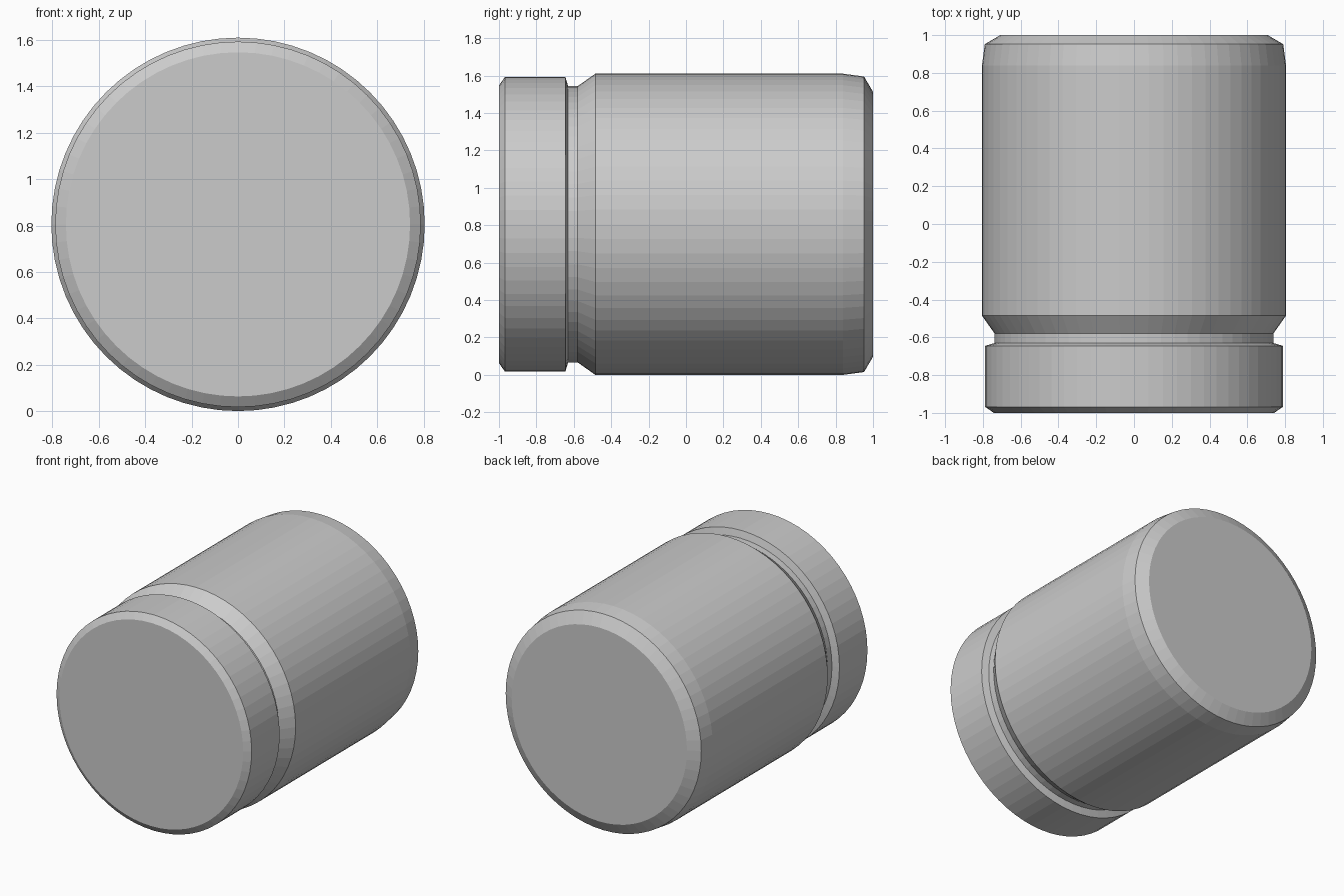
import bpy, bmesh, math

if "Cube" in bpy.data.objects:
    bpy.data.objects.remove(bpy.data.objects["Cube"])

SEGMENTS = 64
AXIS_Z = 0.805


def lathe(name, profile):
    """Closed solid turned around the y axis from (y, radius) points."""
    bm = bmesh.new()
    rings = []
    for y, r in profile:
        ring = []
        for i in range(SEGMENTS):
            a = math.tau * i / SEGMENTS
            ring.append(bm.verts.new((r * math.cos(a), y, AXIS_Z + r * math.sin(a))))
        rings.append(ring)
    for a, b in zip(rings, rings[1:]):
        for i in range(SEGMENTS):
            j = (i + 1) % SEGMENTS
            bm.faces.new((a[i], a[j], b[j], b[i]))
    bm.faces.new(rings[0])
    bm.faces.new(rings[-1])
    bmesh.ops.recalc_face_normals(bm, faces=bm.faces)
    mesh = bpy.data.meshes.new(name)
    bm.to_mesh(mesh)
    bm.free()
    obj = bpy.data.objects.new(name, mesh)
    bpy.context.collection.objects.link(obj)
    return obj


# Bevelled front cap, groove, sloped shoulder, barrel and chamfered back end
lathe("canister", [
    (-1.0, 0.742), (-0.968, 0.788), (-0.645, 0.788), (-0.63, 0.738),
    (-0.58, 0.738), (-0.485, 0.805), (0.84, 0.805), (0.952, 0.79), (1.0, 0.708),
])
